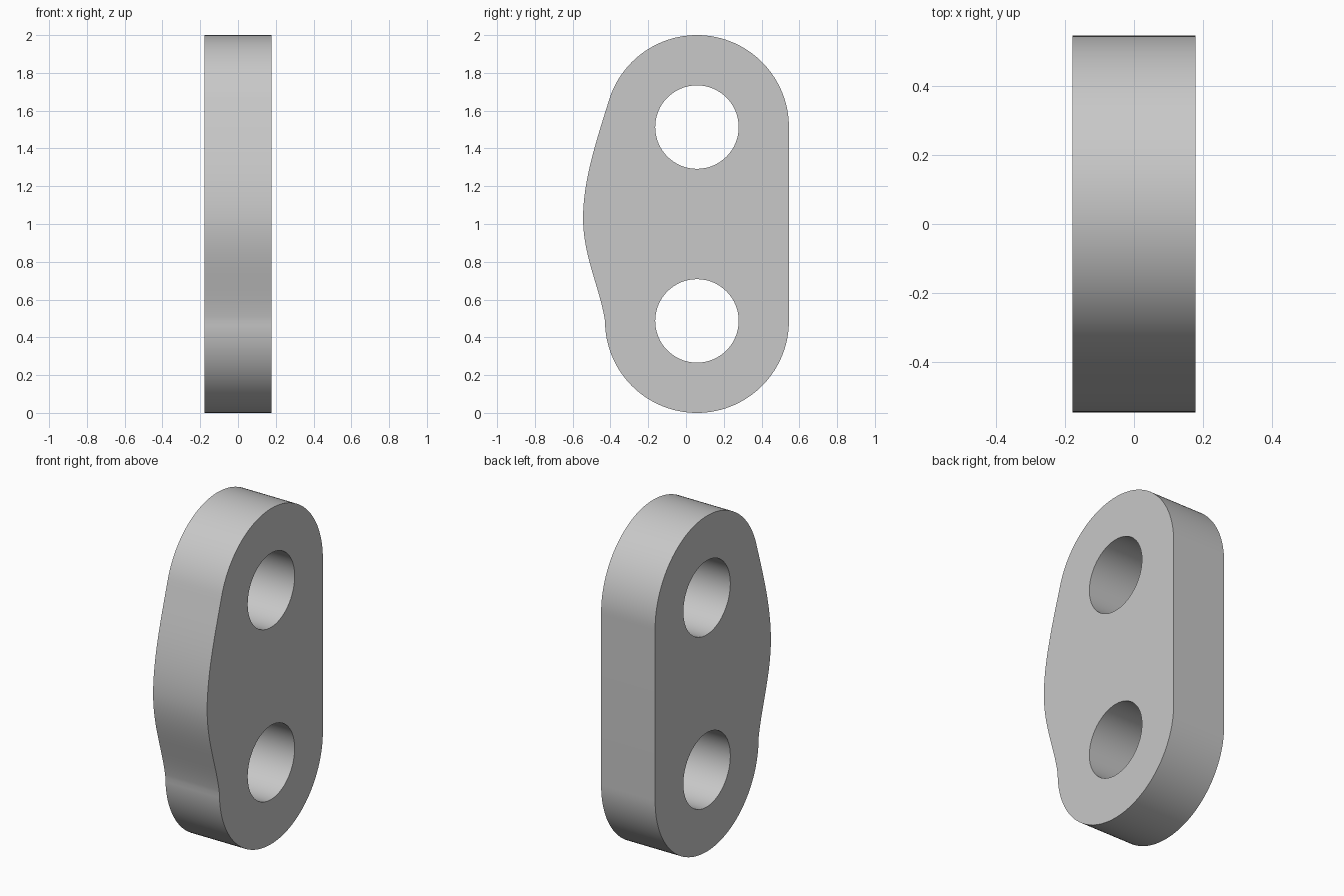
import bpy, bmesh
from math import cos, sin, radians
from mathutils import Vector
from mathutils.geometry import interpolate_bezier

cube = bpy.data.objects.get("Cube")
if cube:
    bpy.data.objects.remove(cube)

HALF_WIDTH = 0.178
AXIS_Y, TOP_Z, LOW_Z = 0.058, 1.513, 0.487
OUTER_R, HOLE_R = 0.487, 0.221


def arc(z, radius, start, end, steps):
    """Points on an arc about a hole axis, as (y, z)."""
    angles = [radians(start + (end - start) * i / steps) for i in range(steps + 1)]
    return [Vector((AXIS_Y + radius * cos(a), z + radius * sin(a))) for a in angles]


def bezier(*points):
    """Interior and end points of a cubic segment, without its first point."""
    p, h1, h2, q = (Vector(pt) for pt in points)
    return [Vector(v[:2]) for v in interpolate_bezier(p, h1, h2, q, 25)][1:]


# Outline: rounded top, bulged front edge, rounded bottom, straight back
top_arc = arc(TOP_Z, OUTER_R, 0, 162, 54)
low_arc = arc(LOW_Z, OUTER_R, 180, 360, 60)
crest = (-0.545, 1.03)
upper_edge = bezier(top_arc[-1], (-0.475, 1.44), (-0.545, 1.23), crest)
lower_edge = bezier(crest, (-0.545, 0.83), (-0.455, 0.66), low_arc[0])
outline = top_arc + upper_edge + lower_edge + low_arc[1:]

# Two bolt holes
holes = [arc(z, HOLE_R, 0, 360, 64)[:-1] for z in (TOP_Z, LOW_Z)]

# Fill the profile and extrude it across the width
bm = bmesh.new()
for loop in [outline] + holes:
    verts = [bm.verts.new((-HALF_WIDTH, y, z)) for y, z in loop]
    for a, b in zip(verts, verts[1:] + verts[:1]):
        bm.edges.new((a, b))
bmesh.ops.triangle_fill(bm, use_beauty=True, use_dissolve=False,
                        edges=bm.edges[:], normal=(1, 0, 0))
extruded = bmesh.ops.extrude_face_region(bm, geom=bm.faces[:], use_keep_orig=True)
moved = [g for g in extruded["geom"] if isinstance(g, bmesh.types.BMVert)]
bmesh.ops.translate(bm, verts=moved, vec=(2 * HALF_WIDTH, 0, 0))
bmesh.ops.recalc_face_normals(bm, faces=bm.faces[:])
mesh = bpy.data.meshes.new("link_plate")
bm.to_mesh(mesh)
bm.free()

# Plain grey finish
grey = bpy.data.materials.new("light_grey")
grey.use_nodes = True
colour = (0.58, 0.58, 0.58, 1)
grey.diffuse_color = colour
grey.node_tree.nodes["Principled BSDF"].inputs["Base Color"].default_value = colour
mesh.materials.append(grey)

plate = bpy.data.objects.new("link_plate", mesh)
bpy.context.collection.objects.link(plate)
bpy.ops.object.select_all(action="DESELECT")
plate.select_set(True)
bpy.context.view_layer.objects.active = plate
bpy.ops.object.shade_smooth_by_angle(angle=radians(30))
